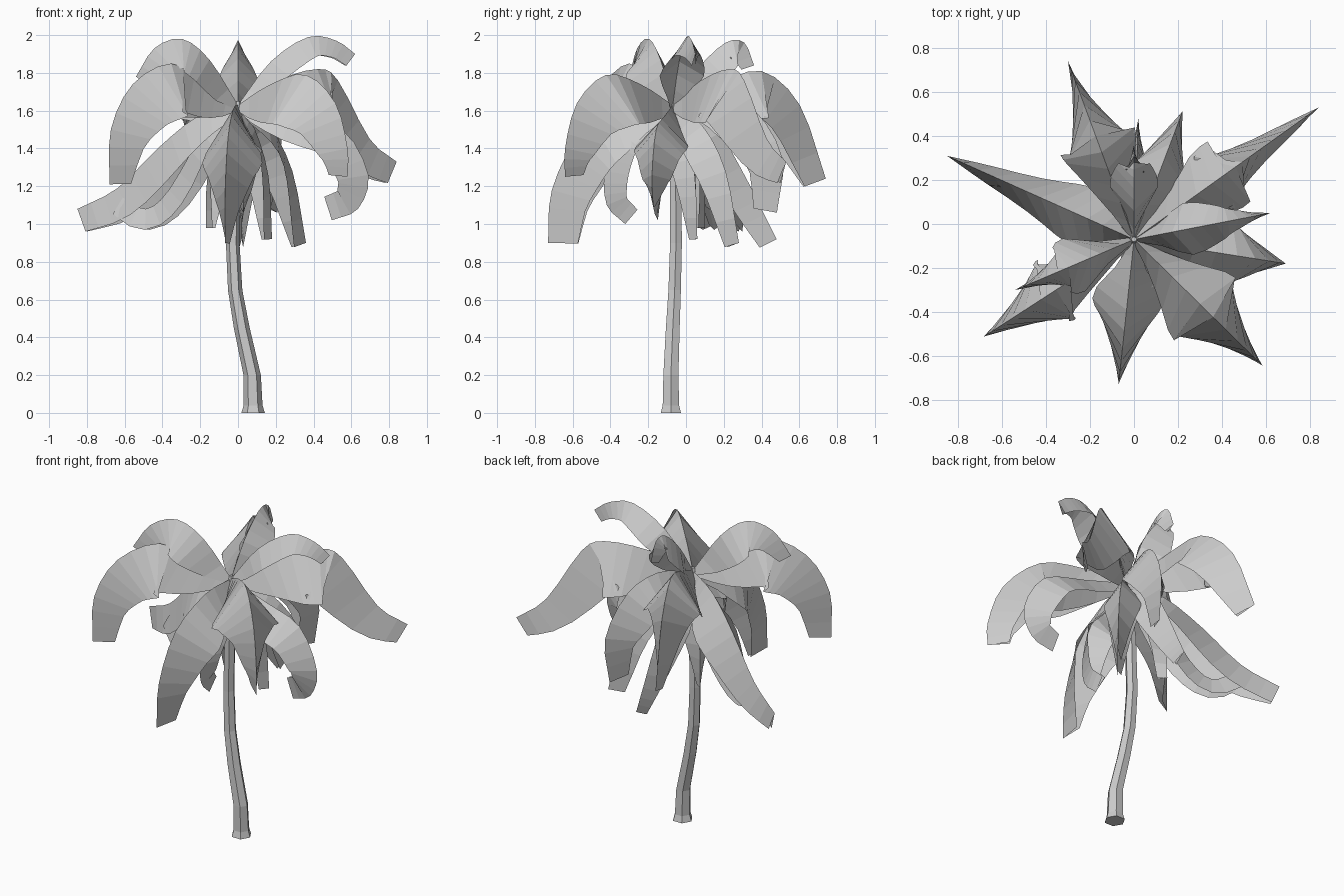
import bpy, bmesh, math
from mathutils import Vector

cube = bpy.data.objects.get("Cube")
if cube:
    bpy.data.objects.remove(cube, do_unlink=True)

grey = bpy.data.materials.new("plain_grey")
grey.use_nodes = True
grey.diffuse_color = (0.6, 0.6, 0.6, 1)
grey.node_tree.nodes["Principled BSDF"].inputs["Base Color"].default_value = grey.diffuse_color

CROWN = Vector((0, -0.07, 1.63))
UP = Vector((0, 0, 1))


def finish(bm, name):
    mesh = bpy.data.meshes.new(name)
    bm.to_mesh(mesh)
    bm.free()
    mesh.materials.append(grey)
    obj = bpy.data.objects.new(name, mesh)
    bpy.context.collection.objects.link(obj)
    return obj


def smooth_path(points, steps):
    """Catmull-Rom samples through the points."""
    pts = [points[0] * 2 - points[1]] + points + [points[-1] * 2 - points[-2]]
    out = []
    for a, b, c, d in zip(pts, pts[1:], pts[2:], pts[3:]):
        for k in range(steps):
            t = k / steps
            out.append(0.5 * (2 * b + (c - a) * t + (2 * a - 5 * b + 4 * c - d) * t ** 2
                              + (3 * b - a - 3 * c + d) * t ** 3))
    return out + [points[-1]]


def frond(name, tip, half_width, depth, *profile, end=0.13):
    """Roof-folded leaf; profile holds (fraction of reach, height) along the rib."""
    base = Vector((CROWN.x, CROWN.y, 0))
    reach = Vector((tip[0], tip[1], 0)) - base
    side = UP.cross(reach.normalized())
    path = smooth_path([CROWN] + [base + reach * f + UP * z for f, z in profile], 3)
    last = len(path) - 1
    lengths = [0]
    for a, b in zip(path, path[1:]):
        lengths.append(lengths[-1] + (b - a).length)
    bm = bmesh.new()
    rows = []
    for i, p in enumerate(path):
        t = lengths[i] / lengths[-1]
        tangent = (path[min(i + 1, last)] - path[max(i - 1, 0)]).normalized()
        inward = side.cross(tangent) if i else -UP
        # Widens quickly from the stalk, then tapers evenly to a closed tip
        wide = 0.01 + half_width * min(1, t / 0.32, (1 - t) / 0.58)
        deep = 0.03 + (end - 0.03) * t + (depth - end / 2) * math.sin(math.pi * t ** 0.75)
        rows.append([bm.verts.new(p + inward * deep + side * wide),
                     bm.verts.new(p),
                     bm.verts.new(p + inward * deep - side * wide)])
    for a, b in zip(rows, rows[1:]):
        for j in range(2):
            bm.faces.new((a[j], a[j + 1], b[j + 1], b[j]))
    return finish(bm, name)


# Trunk: leaning six-sided tube with a flared foot
bm = bmesh.new()
rings = []
for x, y, z, r in [(0.08, -0.08, 0, 0.062), (0.08, -0.08, 0.04, 0.05), (0.075, -0.08, 0.2, 0.046),
                   (0.02, -0.07, 0.45, 0.042), (-0.015, -0.06, 0.65, 0.038),
                   (-0.028, -0.053, 0.9, 0.036), (-0.02, -0.055, 1.25, 0.034),
                   (0, -0.07, 1.6, 0.025), (0, -0.07, 1.65, 0.012)]:
    rings.append([bm.verts.new((x + r * math.cos(k * math.pi / 3), y + r * math.sin(k * math.pi / 3), z))
                  for k in range(6)])
for a, b in zip(rings, rings[1:]):
    for k in range(6):
        n = (k + 1) % 6
        bm.faces.new((a[k], a[n], b[n], b[k]))
bm.faces.new(rings[0][::-1])
bm.faces.new(rings[-1])
finish(bm, "trunk")

# Raised upper fronds
frond("upper_left_frond", (0.62, 0.05), 0.11, 0.1,
      (0.28, 1.86), (0.6, 1.99), (0.84, 1.97), (1, 1.9), end=0.08)
frond("upper_right_frond", (-0.54, -0.3), 0.12, 0.17,
      (0.28, 1.87), (0.55, 1.98), (0.82, 1.93), (1, 1.78), end=0.08)
frond("upper_back_frond", (0, 0.36), 0.1, 0.14,
      (0.3, 1.82), (0.65, 1.96), (0.88, 1.96), (1, 1.84), end=0.07)

# Broad arching fronds
frond("left_back_frond", (0.84, 0.53), 0.16, 0.28,
      (0.25, 1.76), (0.5, 1.82), (0.63, 1.76), (0.83, 1.45), (1, 1.33))
frond("left_front_frond", (0.58, -0.64), 0.19, 0.26,
      (0.3, 1.74), (0.62, 1.79), (0.89, 1.64), (1, 1.4), (1, 1.25))
frond("right_front_frond", (-0.68, -0.51), 0.15, 0.27,
      (0.25, 1.74), (0.52, 1.85), (0.82, 1.74), (0.99, 1.5), (1, 1.21))
frond("back_frond", (-0.3, 0.74), 0.17, 0.25,
      (0.3, 1.74), (0.58, 1.81), (0.83, 1.63), (1, 1.24))
frond("front_frond", (-0.07, -0.73), 0.15, 0.24,
      (0.35, 1.61), (0.75, 1.46), (0.97, 1.18), (1, 0.9), end=0.16)
frond("right_back_frond", (-0.85, 0.31), 0.13, 0.19,
      (0.25, 1.57), (0.5, 1.4), (0.75, 1.19), (1, 1.08))
frond("left_curled_frond", (0.69, -0.18), 0.13, 0.15,
      (0.4, 1.57), (0.8, 1.5), (1, 1.26), (0.92, 1.08), (0.72, 1.02))
frond("back_left_frond", (0.22, 0.51), 0.12, 0.2,
      (0.4, 1.68), (0.75, 1.6), (1, 1.35), (0.95, 1.06))

# Lower hanging fronds
frond("right_lower_frond", (-0.61, 0.17), 0.08, 0.11,
      (0.3, 1.48), (0.6, 1.18), (0.8, 1.08), (1, 1.14), end=0.1)
frond("back_lower_frond", (0.02, 0.48), 0.1, 0.14,
      (0.35, 1.56), (0.65, 1.3), (0.88, 1.05), (1, 0.92), end=0.1)
frond("left_lower_frond", (0.36, 0.28), 0.1, 0.12,
      (0.45, 1.52), (0.8, 1.28), (1, 0.9), end=0.1)
frond("left_inner_frond", (0.18, 0.06), 0.08, 0.08,
      (0.5, 1.5), (0.9, 1.25), (1, 0.92), end=0.06)
frond("right_inner_frond", (-0.17, 0.1), 0.09, 0.09,
      (0.5, 1.5), (0.95, 1.25), (1, 0.98), end=0.06)
frond("front_curled_frond", (0.03, -0.43), 0.1, 0.11,
      (0.4, 1.52), (0.8, 1.47), (1, 1.28), (0.97, 1.1), (0.7, 1), end=0.1)
